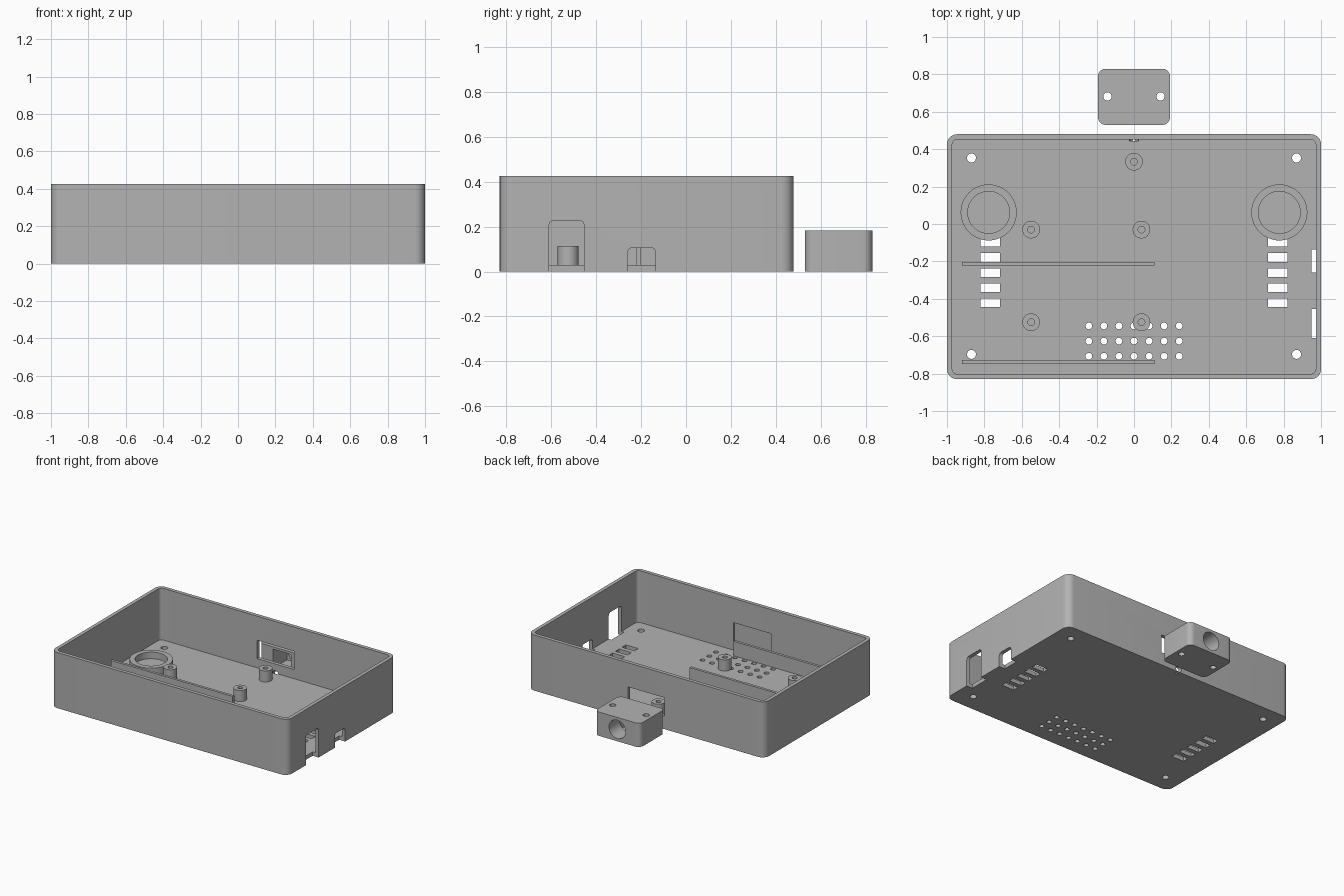
import bpy, bmesh
from math import cos, sin, pi
from mathutils import Matrix, Vector

if "Cube" in bpy.data.objects:
    bpy.data.objects.remove(bpy.data.objects["Cube"], do_unlink=True)

grey = bpy.data.materials.new("plain grey")
grey.use_nodes = True
colour = (0.45, 0.45, 0.45, 1)
grey.diffuse_color = colour
grey.node_tree.nodes["Principled BSDF"].inputs["Base Color"].default_value = colour

AXES = {
    "x": lambda u, v, w: (w, u, v),
    "y": lambda u, v, w: (u, w, v),
    "z": lambda u, v, w: (u, v, w),
}


def rounded(u0, u1, v0, v1, r, n=8):
    """Outline of a rectangle with rounded corners."""
    if r == 0:
        return [(u0, v0), (u1, v0), (u1, v1), (u0, v1)]
    centres = [(u1 - r, v1 - r), (u0 + r, v1 - r), (u0 + r, v0 + r), (u1 - r, v0 + r)]
    return [(cu + r * cos((k + i / n) * pi / 2), cv + r * sin((k + i / n) * pi / 2))
            for k, (cu, cv) in enumerate(centres) for i in range(n + 1)]


def circle(u, v, r, n=32):
    return [(u + r * cos(2 * pi * i / n), v + r * sin(2 * pi * i / n)) for i in range(n)]


def prism(bm, outline, lo, hi, axis="z"):
    """Extrude an outline between two heights along an axis."""
    place = AXES[axis]
    low = [bm.verts.new(place(u, v, lo)) for u, v in outline]
    high = [bm.verts.new(place(u, v, hi)) for u, v in outline]
    bm.faces.new(low)
    bm.faces.new(high)
    for i in range(len(low)):
        j = (i + 1) % len(low)
        bm.faces.new((low[i], low[j], high[j], high[i]))


def finish(name, bm):
    bmesh.ops.recalc_face_normals(bm, faces=bm.faces)
    mesh = bpy.data.meshes.new(name)
    bm.to_mesh(mesh)
    bm.free()
    mesh.materials.append(grey)
    obj = bpy.data.objects.new(name, mesh)
    bpy.context.collection.objects.link(obj)
    return obj


def activate(obj):
    bpy.ops.object.select_all(action="DESELECT")
    obj.select_set(True)
    bpy.context.view_layer.objects.active = obj


def smooth(obj):
    activate(obj)
    bpy.ops.object.shade_smooth_by_angle(angle=pi / 6)


def cut(obj, bm):
    """Subtract a set of separate solids."""
    cutter = finish("cutter", bm)
    cutter.hide_render = True
    mod = obj.modifiers.new("cut", "BOOLEAN")
    mod.operation = "DIFFERENCE"
    mod.solver = "EXACT"
    mod.object = cutter
    activate(obj)
    bpy.ops.object.modifier_apply(modifier=mod.name)
    bpy.data.objects.remove(cutter, do_unlink=True)


def tube(name, x, y, outer, inner, top):
    """Hollow standoff rising from the floor."""
    bm = bmesh.new()
    profile = [bm.verts.new((r, 0, z)) for r, z in
               ((inner, FLOOR), (outer, FLOOR), (outer, top), (inner, top))]
    edges = [bm.edges.new((profile[i], profile[(i + 1) % 4])) for i in range(4)]
    bmesh.ops.spin(bm, geom=profile + edges, axis=(0, 0, 1), cent=(0, 0, 0),
                   angle=2 * pi, steps=48, use_duplicate=False)
    bmesh.ops.remove_doubles(bm, verts=bm.verts, dist=0.0001)
    bmesh.ops.transform(bm, matrix=Matrix.Translation(Vector((x, y, 0))), verts=bm.verts)
    smooth(finish(name, bm))


FLOOR, HEIGHT, WALL = 0.03, 0.425, 0.028
BACK, FRONT = 0.48, -0.83

# Open case: rounded outer body and hollow
bm = bmesh.new()
prism(bm, rounded(-1, 1, FRONT, BACK, 0.055), 0, HEIGHT)
case = finish("case", bm)
bm = bmesh.new()
prism(bm, rounded(-1 + WALL, 1 - WALL, FRONT + WALL, BACK - WALL, 0.028), FLOOR, 1)
cut(case, bm)

# Openings in the case
bm = bmesh.new()
for side in (-1, 1):
    for y in (0.353, -0.697):                       # corner screw holes
        prism(bm, circle(side * 0.869, y, 0.024), -0.1, 0.1)
    for i in range(5):                              # vent slots
        y = -0.098 - i * 0.081
        prism(bm, rounded(side * 0.768 - 0.052, side * 0.768 + 0.052,
                          y - 0.023, y + 0.023, 0), -0.1, 0.1)
for i in range(7):                                  # sound holes
    for j in range(3):
        prism(bm, circle((i - 3) * 0.0805, -0.545 - j * 0.081, 0.018, 24), -0.1, 0.1)
prism(bm, rounded(-0.61, -0.455, -0.1, 0.228, 0.022), 0.95, 1.1, "x")   # tall port
prism(bm, rounded(-0.26, -0.135, -0.1, 0.106, 0.022), 0.95, 1.1, "x")   # low port
prism(bm, rounded(-0.155, 0.155, 0.1, 0.24, 0), 0.44, 0.6, "y")         # back window
prism(bm, rounded(-0.16, 0.16, 0.1, 0.24, 0), -0.815, -0.78, "y")       # front recess
prism(bm, circle(0, 0.024, 0.025), 0.445, 0.6, "y")                     # cable notch
cut(case, bm)
smooth(case)

# Board standoffs
for i, (x, y) in enumerate(((-0.55, -0.03), (0.04, -0.03), (-0.55, -0.525),
                            (0.04, -0.525), (0, 0.333))):
    tube(f"standoff_{i + 1}", x, y, 0.047, 0.018, 0.115)

# Round speaker seats
for name, side in (("left", 1), ("right", -1)):
    tube(f"{name}_ring_seat", side * 0.777, 0.062, 0.15, 0.112, 0.08)

# Upright rails on the floor
for name, y in (("rear_rail", -0.212), ("front_rail", -0.738)):
    bm = bmesh.new()
    prism(bm, rounded(-0.92, 0.11, y - 0.01, y + 0.01, 0), FLOOR, 0.14)
    finish(name, bm)

# Separate sensor block with screw holes, round bore and square pocket
bm = bmesh.new()
prism(bm, rounded(-0.192, 0.192, 0.53, 0.83, 0.04), 0, 0.182)
block = finish("sensor_block", bm)
bm = bmesh.new()
for x in (-0.142, 0.142):
    prism(bm, circle(x, 0.682, 0.022), -0.1, 0.3)
prism(bm, circle(0, 0.091, 0.07), 0.68, 0.9, "y")
cut(block, bm)
bm = bmesh.new()
prism(bm, rounded(-0.075, 0.075, 0.018, 0.164, 0), 0.45, 0.7, "y")
cut(block, bm)
smooth(block)
